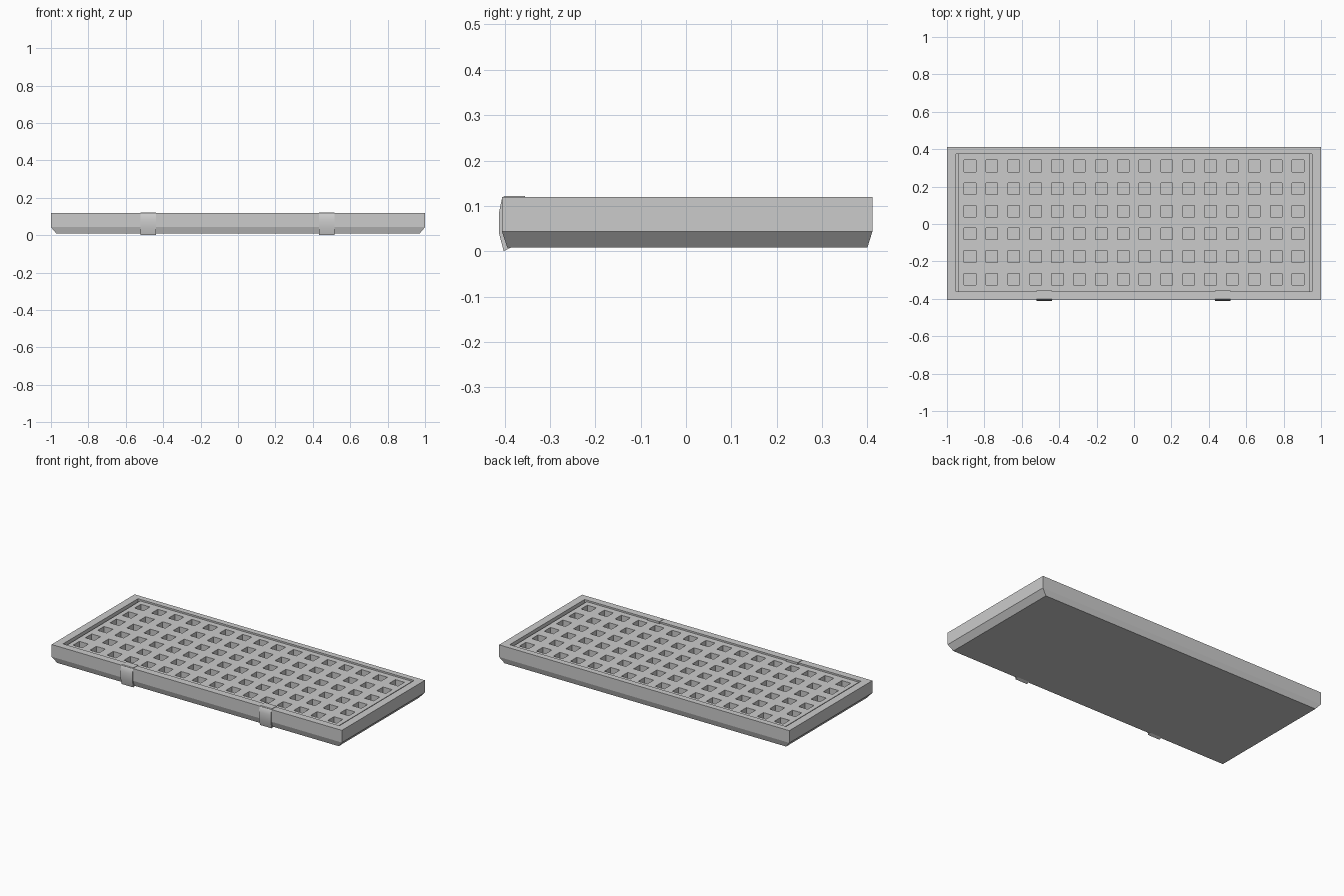
import bpy, bmesh

if "Cube" in bpy.data.objects:
    bpy.data.objects.remove(bpy.data.objects["Cube"])

FLOOR = 0.05      # bottom of the holes and end slots
PANEL_TOP = 0.109


def finish(bm, name, smooth=None):
    bmesh.ops.recalc_face_normals(bm, faces=bm.faces)
    me = bpy.data.meshes.new(name)
    bm.to_mesh(me)
    bm.free()
    ob = bpy.data.objects.new(name, me)
    bpy.context.collection.objects.link(ob)
    if smooth:
        bpy.context.view_layer.objects.active = ob
        ob.select_set(True)
        bpy.ops.object.shade_smooth_by_angle(angle=smooth)
        ob.select_set(False)
    return ob


# Tray: rectangular rings lofted from the base, up the rim and down inside
def tray():
    bm = bmesh.new()
    rings = []
    for x, y0, y1, z in [(0.97, -0.394, 0.400, 0.008), (1.0, -0.406, 0.411, 0.043),
                         (1.0, -0.406, 0.411, 0.119), (0.952, -0.362, 0.375, 0.119),
                         (0.952, -0.362, 0.375, FLOOR)]:
        rings.append([bm.verts.new((px, py, z))
                      for px, py in [(-x, y0), (x, y0), (x, y1), (-x, y1)]])
    for a, b in zip(rings, rings[1:]):
        for i in range(4):
            j = (i + 1) % 4
            bm.faces.new((a[i], a[j], b[j], b[i]))
    bm.faces.new(rings[0])
    bm.faces.new(rings[-1])
    finish(bm, "tray")


# Recessed panel: a grid sheet with 16 x 6 square pockets pushed down
def panel():
    h = 0.031
    xs, ys = [-0.937], [-0.362]
    for i in range(16):
        c = -0.877 + i * 1.754 / 15
        xs += [c - h, c + h]
    for j in range(6):
        c = -0.295 + j * 0.121
        ys += [c - h, c + h]
    xs.append(0.937)
    ys.append(0.375)
    bm = bmesh.new()
    v = [[bm.verts.new((x, y, PANEL_TOP)) for y in ys] for x in xs]
    holes = []
    for i in range(len(xs) - 1):
        for j in range(len(ys) - 1):
            f = bm.faces.new((v[i][j], v[i + 1][j], v[i + 1][j + 1], v[i][j + 1]))
            if i % 2 and j % 2:
                holes.append(f)
    rim = [e for e in bm.edges if e.is_boundary]
    skirt = bmesh.ops.extrude_edge_only(bm, edges=rim)["geom"]
    pockets = bmesh.ops.extrude_face_region(bm, geom=holes)["geom"]
    for g in skirt + pockets:
        if isinstance(g, bmesh.types.BMVert):
            g.co.z = FLOOR + 0.001
    # remove original pocket lids if still present
    lids = [f for f in holes if f.is_valid]
    if lids:
        bmesh.ops.delete(bm, geom=lids, context='FACES_ONLY')
    finish(bm, "hole_panel")


# Latch: side profile extruded across its width
def latch(name, cx):
    profile = [(-0.355, 0.105), (-0.355, 0.122), (-0.401, 0.122), (-0.406, 0.116),
               (-0.4125, 0.085), (-0.4125, 0.040), (-0.402, 0.0), (-0.386, 0.008),
               (-0.394, 0.040), (-0.398, 0.105)]
    bm = bmesh.new()
    f = bm.faces.new([bm.verts.new((cx - 0.041, y, z)) for y, z in profile])
    ext = bmesh.ops.extrude_face_region(bm, geom=[f], use_keep_orig=True)["geom"]
    bmesh.ops.translate(bm, vec=(0.082, 0, 0),
                        verts=[g for g in ext if isinstance(g, bmesh.types.BMVert)])
    finish(bm, name, smooth=0.5)


tray()
panel()
latch("left_latch", -0.48)
latch("right_latch", 0.474)
